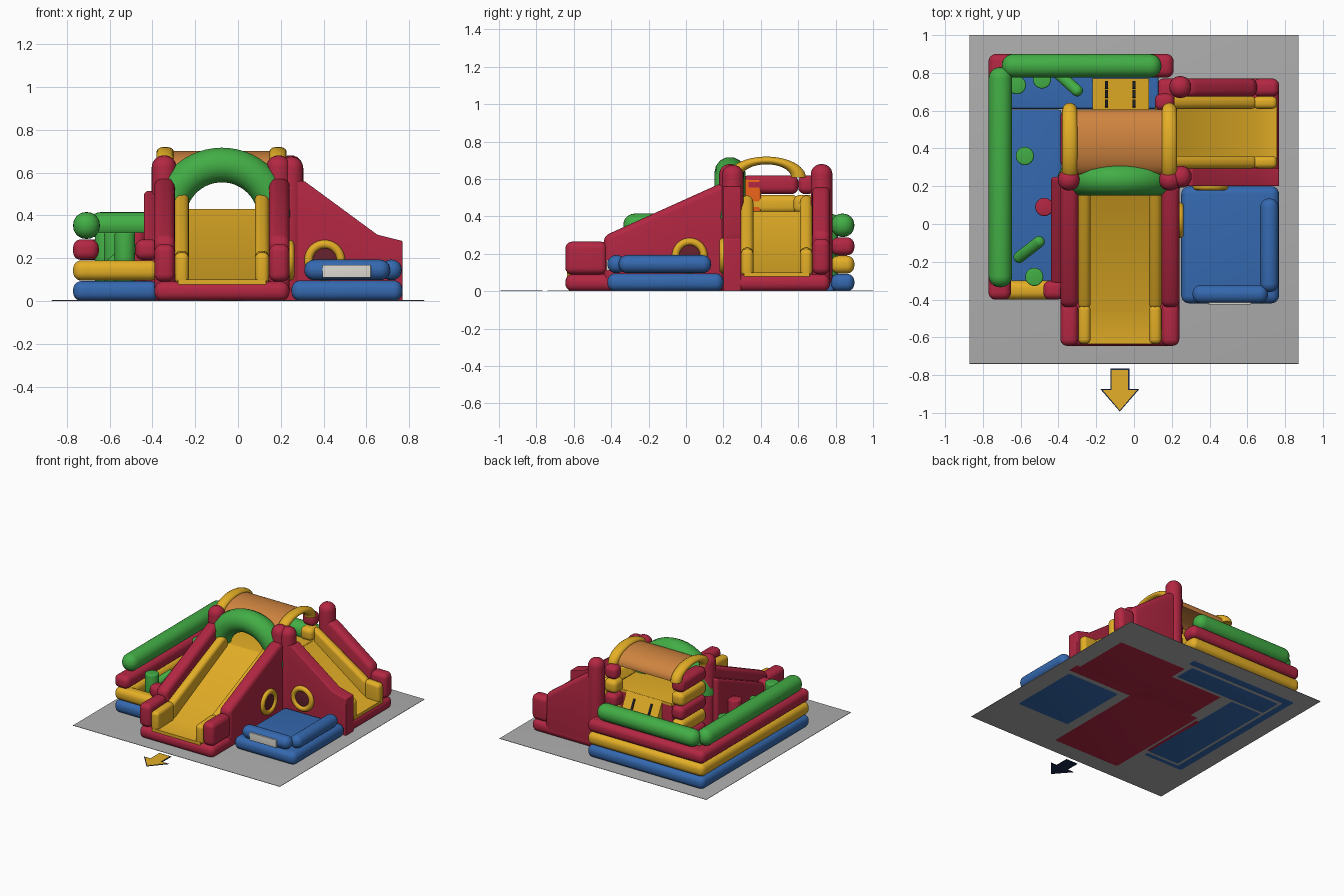
import bpy, bmesh, math
from mathutils import Vector

if "Cube" in bpy.data.objects:
    bpy.data.objects.remove(bpy.data.objects["Cube"])

COLORS = dict(red=(0.45, 0.02, 0.055), green=(0.055, 0.42, 0.06), yellow=(0.78, 0.43, 0.02),
              blue=(0.035, 0.14, 0.43), canopy=(0.62, 0.23, 0.05), orange=(0.85, 0.13, 0.01),
              grey=(0.42, 0.42, 0.42), white=(0.72, 0.7, 0.64), dark=(0.015, 0.015, 0.02),
              navy=(0.01, 0.02, 0.08), maroon=(0.13, 0.015, 0.025))
MATS = {}
for key, c in COLORS.items():
    MATS[key] = bpy.data.materials.new(key)
    MATS[key].diffuse_color = (*c, 1)


def finish(ob, color, bevel=0, seg=6):
    ob.data.materials.append(MATS[color])
    if bevel:
        m = ob.modifiers.new("round", 'BEVEL')
        m.width, m.segments, m.limit_method = bevel, seg, 'ANGLE'
    bpy.context.view_layer.objects.active = ob
    bpy.ops.object.select_all(action='DESELECT')
    ob.select_set(True)
    if bevel:
        bpy.ops.object.modifier_apply(modifier="round")
    bpy.ops.object.shade_smooth_by_angle(angle=math.radians(35))
    return ob


def from_bm(name, bm):
    bmesh.ops.recalc_face_normals(bm, faces=bm.faces)
    me = bpy.data.meshes.new(name)
    bm.to_mesh(me)
    bm.free()
    ob = bpy.data.objects.new(name, me)
    bpy.context.collection.objects.link(ob)
    return ob


def puff(name, color, x, y, z, r=None):
    """Rounded box between ranges; full tube rounding by default."""
    size = [b - a for a, b in (x, y, z)]
    bm = bmesh.new()
    bmesh.ops.create_cube(bm, size=1)
    for v in bm.verts:
        v.co = Vector((v.co[i] + 0.5) * size[i] + (x, y, z)[i][0] for i in range(3))
    r = min(size) * 0.48 if r is None else r
    return finish(from_bm(name, bm), color, r)


def prism(name, color, profile, lo, hi, place, bevel=0):
    """Profile (d, z) swept across lo..hi, mapped into the world by place."""
    bm = bmesh.new()
    a, b = [[bm.verts.new(place(d, t, z)) for d, z in profile] for t in (lo, hi)]
    n = len(a)
    bm.faces.new(a)
    bm.faces.new(b)
    for i in range(n):
        bm.faces.new((a[i], a[(i + 1) % n], b[(i + 1) % n], b[i]))
    return finish(from_bm(name, bm), color, bevel)


def tube(name, color, pts, r):
    cu = bpy.data.curves.new(name, 'CURVE')
    cu.dimensions, cu.bevel_depth, cu.bevel_resolution, cu.use_fill_caps = '3D', r, 5, True
    sp = cu.splines.new('POLY')
    sp.points.add(len(pts) - 1)
    for p, co in zip(sp.points, pts):
        p.co = (*co, 1)
    ob = bpy.data.objects.new(name, cu)
    bpy.context.collection.objects.link(ob)
    bpy.ops.object.select_all(action='DESELECT')
    ob.select_set(True)
    bpy.context.view_layer.objects.active = ob
    bpy.ops.object.convert(target='MESH')
    return finish(bpy.context.object, color)


def cylinder(name, color, loc, r, h, rot=(0, 0, 0)):
    bpy.ops.mesh.primitive_cylinder_add(vertices=32, radius=r, depth=h, location=loc, rotation=rot)
    bpy.context.object.name = name
    return finish(bpy.context.object, color, min(0.008, h / 3), 3)


front = lambda d, t, z: (t, -d, z)   # main slide runs to -y
side = lambda d, t, z: (d, t, z)     # side slide runs to +x
flat = lambda d, t, z: (d, z, t)     # flat outlines lying in xy

# Ground sheet and direction arrow
puff("ground_sheet", 'grey', (-0.87, 0.87), (-0.74, 1.0), (0.001, 0.004), 0.0005)
for nm, col, g, lo, hi in (("arrow_border", 'navy', 0.007, 0, 0.003), ("arrow", 'yellow', 0, 0.003, 0.005)):
    half = [(0.043 + g, -0.773 + g), (0.043 + g, -0.88 + g), (0.09 + 2 * g, -0.88 + g), (0, -0.986 - g)]
    prism(nm, col, [(-0.075 + a, b) for a, b in half] + [(-0.075 - a, b) for a, b in half[2::-1]], lo, hi, flat)


def slide(tag, place, c, hw, top, bend, end, wall_top, wall_bend, wall_end):
    """Slide bed, inner bumpers and outer walls, symmetric about c."""
    prism(tag + "_slide_bed", 'yellow', [(top, 0.05), (top, 0.43), (bend, 0.105), (end - 0.01, 0.1), (end - 0.01, 0.05)],
          c - hw + 0.11, c + hw - 0.11, place)
    for s, nm in ((-1, "near"), (1, "far")):
        a, b = sorted((c + s * (hw - 0.16), c + s * (hw - 0.095)))
        prism(f"{tag}_bumper_{nm}", 'yellow', [(top, 0.2), (top, 0.52), (bend, 0.225), (bend, 0.06)], a, b, place, 0.026)
        prism(f"{tag}_bumper_end_{nm}", 'yellow', [(bend - 0.02, 0.08), (bend - 0.02, 0.235), (end - 0.01, 0.225),
              (end - 0.01, 0.08)], a, b, place, 0.026)
        a, b = sorted((c + s * (hw - 0.095), c + s * hw))
        sharp = tag == "side" and s < 0
        if sharp:
            prism("side_wall_slab", 'red', [(top, 0), (top, wall_top[1]), wall_top, wall_bend, (end, wall_end), (end, 0)],
                  a, b, place, 0.006)
            continue
        prism(f"{tag}_wall_{nm}", 'red', [(top, 0.01), (top, wall_top[1]), wall_top, wall_bend, (wall_bend[0], 0.01)],
              a, b, place, 0.034)
        prism(f"{tag}_wall_end_{nm}", 'red', [(wall_bend[0] - 0.02, 0.09), (wall_bend[0] - 0.02, wall_end),
              (end, wall_end), (end, 0.09)], a, b, place, 0.036)


slide("main", front, -0.075, 0.315, -0.22, 0.45, 0.645, (-0.17, 0.57), (0.44, 0.295), 0.265)
slide("side", side, 0.485, 0.285, 0.2, 0.65, 0.768, (0.31, 0.56), (0.65, 0.31), 0.28)
puff("main_base", 'red', (-0.39, 0.24), (-0.645, 0.3), (0, 0.092), 0.04)
puff("side_base", 'red', (0.12, 0.768), (0.22, 0.77), (0, 0.092), 0.04)
prism("main_outer_slab", 'red', [(-0.25, 0), (-0.25, 0.52), (0.32, 0.27), (0.32, 0)], -0.44, -0.36, front, 0.02)

# Corner posts
for i, (x, y) in enumerate(((-0.345, 0.235), (0.19, 0.235), (0.247, 0.25), (0.245, 0.725))):
    puff(f"corner_post_{i}", 'red', (x - 0.058, x + 0.058), (y - 0.058, y + 0.058), (0.02, 0.68 if i != 2 else 0.675))

# Green entrance arch over the main slide
tube("entrance_arch", 'green', [(-0.075 + 0.25 * math.cos(a), 0.235, 0.385 + 0.25 * math.sin(a))
     for a in [math.pi * i / 28 for i in range(29)]], 0.083)

# Tower platform with stacked side rolls
puff("tower_core", 'red', (-0.3, 0.2), (0.22, 0.6), (0, 0.415), 0.01)
puff("tower_deck", 'yellow', (-0.3, 0.21), (0.22, 0.6), (0.405, 0.428), 0.005)
for i in range(5):
    z = (0.1 + 0.105 * i, 0.2 + 0.105 * i)
    col = ('red', 'yellow')[i % 2]
    puff(f"tower_left_roll_{i}", col, (-0.39, -0.285), (0.3, 0.6), z, 0.035)
    puff(f"tower_right_roll_{i}", col, (0.11, 0.215), (0.575 if i < 4 else 0.6, 0.69), z, 0.035)
puff("tower_orange_panel", 'orange', (-0.31, -0.285), (0.31, 0.4), (0.42, 0.6), 0.01)

# Canopy and its two yellow hoops
arc = [(0.43 + 0.175 * math.cos(a), math.sin(a)) for a in [math.pi * i / 24 for i in range(25)]]
outer = [(y, 0.608 + 0.092 * s) for y, s in arc]
inner = [(y, 0.60 + 0.092 * s) for y, s in arc]
prism("canopy_sheet", 'canopy', outer + inner[::-1], -0.33, 0.18, lambda d, t, z: (t, d, z))
for nm, x in (("left", -0.34), ("right", 0.187)):
    ob = tube(f"canopy_hoop_{nm}", 'yellow', [(x, 0.43 + 0.172 * math.cos(a), 0.172 * math.sin(a))
              for a in [math.pi * i / 24 for i in range(25)]], 0.04)
    for v in ob.data.vertices:
        v.co.z = 0.608 + v.co.z * 0.53

# Climbing ramp with dark grips
up = lambda d, t, z: (t, d, z)
prism("climb_ramp", 'yellow', [(0.77, 0.09), (0.6, 0.425), (0.58, 0.425), (0.58, 0.09)], -0.22, 0.08, up)
for x in (-0.145, 0.0):
    for k in range(3):
        q = []
        for t, n in ((0.1, -0.004), (0.1, 0.006), (0.32, 0.006), (0.32, -0.004)):
            t += k * 0.29
            q.append((0.77 - 0.17 * t + 0.89 * n, 0.09 + 0.335 * t + 0.45 * n))
        prism(f"climb_grip_{k}", 'dark', q, x - 0.008, x + 0.008, up)

# Play yard: floor and stacked wall rolls
puff("yard_floor", 'blue', (-0.67, -0.385), (-0.32, 0.605), (0, 0.09), 0.012)
puff("yard_back_floor", 'blue', (-0.67, 0.13), (0.61, 0.79), (0, 0.09), 0.012)
for col, z in (('blue', (0, 0.093)), ('yellow', (0.095, 0.19)), ('red', (0.192, 0.288))):
    puff(f"yard_left_roll_{col}", col, (-0.77, -0.65), (-0.4, 0.9), z, 0.04)
    puff(f"yard_back_roll_{col}", col, (-0.77, 0.21), (0.775, 0.9), z, 0.04)
    if col != 'red':
        puff(f"yard_front_roll_{col}", col, (-0.77, -0.37), (-0.4, -0.3), z, 0.04)
puff("yard_gate_left", 'red', (-0.77, -0.655), (-0.4, -0.3), (0.192, 0.287), 0.036)
puff("yard_gate_right", 'red', (-0.48, -0.37), (-0.4, -0.3), (0.192, 0.287), 0.036)
puff("yard_left_top_roll", 'green', (-0.77, -0.645), (-0.335, 0.83), (0.29, 0.415))
puff("yard_back_top_roll", 'green', (-0.7, 0.145), (0.775, 0.9), (0.29, 0.415))

# Play yard obstacles
for i, (x, y, col) in enumerate(((-0.578, 0.36, 'green'), (-0.528, -0.28, 'green'), (-0.62, 0.735, 'green'),
                                 (-0.487, 0.765, 'green'), (-0.475, 0.09, 'red'))):
    cylinder(f"yard_pillar_{i}", col, (x, y, 0.2), 0.048, 0.24)
for i, (x, y, ang) in enumerate(((-0.555, -0.135, 38), (-0.35, 0.75, -42))):
    log = puff(f"yard_log_{i}", 'green', (-0.11, 0.11), (-0.03, 0.03), (-0.03, 0.03))
    log.location = (x, y, 0.2)
    log.rotation_euler = (0, math.radians(-35), math.radians(ang))

# Blue entrance step with rolls and blank label
puff("step_base", 'blue', (0.25, 0.768), (-0.42, 0.2), (0, 0.096), 0.042)
puff("step_front_roll", 'blue', (0.31, 0.71), (-0.42, -0.322), (0.097, 0.193))
puff("step_side_roll", 'blue', (0.668, 0.765), (-0.36, 0.135), (0.097, 0.193))
puff("step_label", 'white', (0.395, 0.62), (-0.426, -0.4), (0.11, 0.168), 0.002)

# Crawl holes with yellow rings
for nm, loc, rot in (("main", (0.243, 0.02, 0.19), (0, math.pi / 2, 0)), ("side", (0.405, 0.198, 0.19), (math.pi / 2, 0, 0))):
    bpy.ops.mesh.primitive_torus_add(location=loc, rotation=rot, major_radius=0.075, minor_radius=0.02,
                                     major_segments=40, minor_segments=12)
    bpy.context.object.name = f"crawl_ring_{nm}"
    finish(bpy.context.object, 'yellow')
    cylinder(f"crawl_hole_{nm}", 'maroon', loc, 0.07, 0.01, rot)

for m in bpy.data.materials:
    if m.users and not m.is_grease_pencil:
        m.use_nodes = True
        m.node_tree.nodes["Principled BSDF"].inputs["Base Color"].default_value = m.diffuse_color
